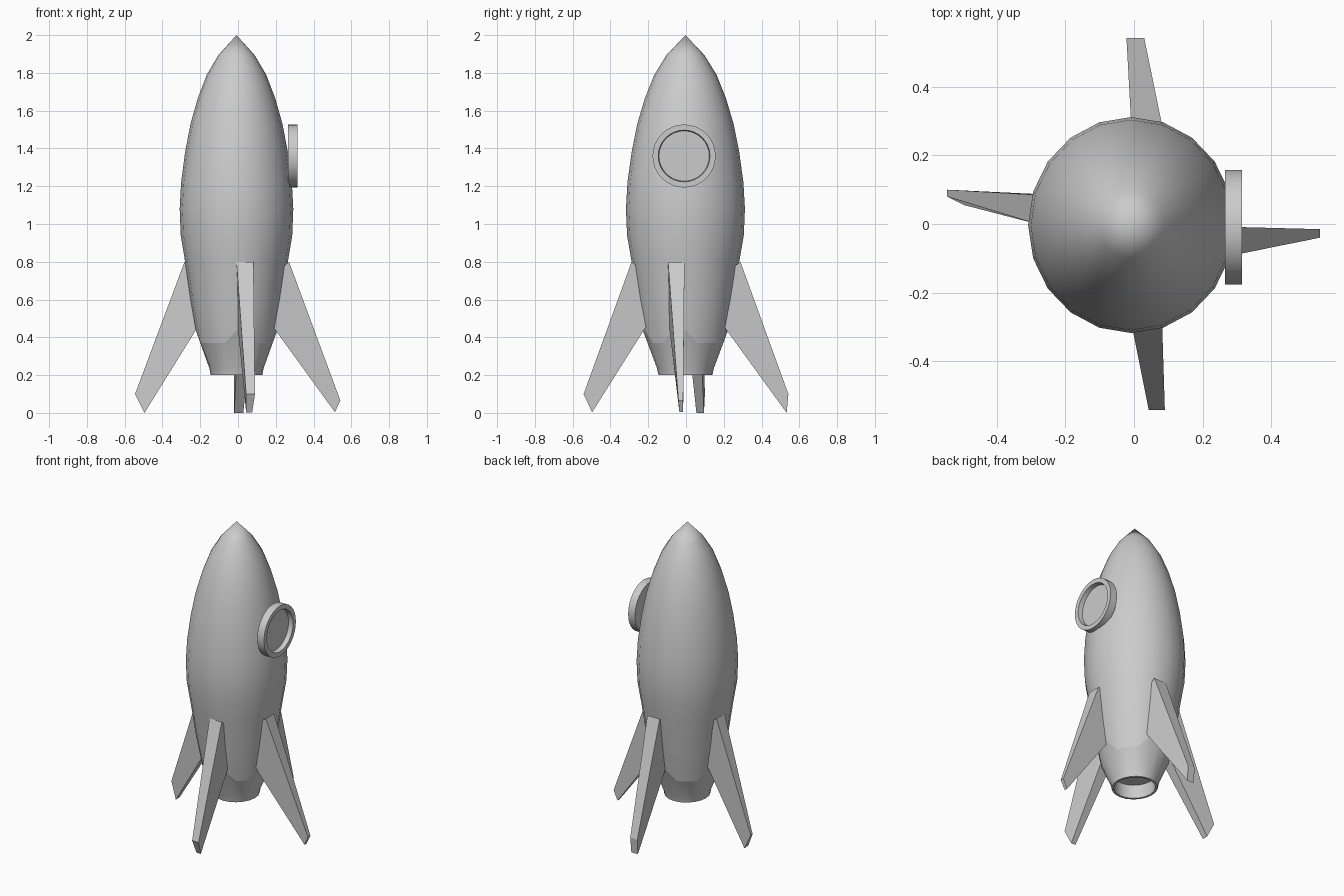
import bpy, bmesh, math
from math import sin, cos, tau, radians

if "Cube" in bpy.data.objects:
    bpy.data.objects.remove(bpy.data.objects["Cube"])


def make_object(name, bm, smooth_angle=None):
    bmesh.ops.recalc_face_normals(bm, faces=bm.faces[:])
    me = bpy.data.meshes.new(name)
    bm.to_mesh(me)
    bm.free()
    ob = bpy.data.objects.new(name, me)
    bpy.context.collection.objects.link(ob)
    if smooth_angle:
        bpy.ops.object.select_all(action='DESELECT')
        ob.select_set(True)
        bpy.context.view_layer.objects.active = ob
        bpy.ops.object.shade_smooth_by_angle(angle=radians(smooth_angle))
    return ob


def lathe(bm, profile, n):
    """Revolve (radius, z) points about z; radius 0 closes with a fan."""
    rings = []
    for r, z in profile:
        count = 1 if r == 0 else n
        rings.append([bm.verts.new((r * cos(tau * k / n), r * sin(tau * k / n), z))
                      for k in range(count)])
    for a, b in zip(rings, rings[1:]):
        for k in range(n):
            j = (k + 1) % n
            quad = [a[k % len(a)], a[j % len(a)], b[j % len(b)], b[k % len(b)]]
            bm.faces.new(list(dict.fromkeys(quad)))
    return rings


# Hull with its tail nozzle and shallow exhaust cavity
SIDES = 20
bm = bmesh.new()
profile = [(0, 2.0), (0.10, 1.895), (0.165, 1.79), (0.215, 1.665), (0.255, 1.53),
           (0.285, 1.38), (0.307, 1.22), (0.315, 1.08), (0.309, 0.94), (0.285, 0.8),
           (0.255, 0.6), (0.21, 0.37),
           (0.15, 0.235), (0.143, 0.2), (0.128, 0.2), (0.128, 0.29), (0, 0.29)]
rings = lathe(bm, profile, SIDES)
# The lower hull seam steps up where it meets each fin
for k in (19, 0, 4, 5, 9, 10, 15, 16):
    v = rings[11][k]
    v.co.x *= 1.07
    v.co.y *= 1.07
    v.co.z = 0.435
for k in range(SIDES):
    for ring in (rings[11], rings[13], rings[14], rings[15]):
        edge = bm.edges.get((ring[k], ring[(k + 1) % SIDES]))
        edge.smooth = False
hull = make_object("hull", bm, 40)
hull.location = (-0.008, -0.003, 0)
hull.scale = (0.955, 1, 1)

# Porthole: rim with a recessed pane
bm = bmesh.new()
lathe(bm, [(0, 0), (0.167, 0), (0.167, 0.05), (0.137, 0.05), (0.133, 0.02), (0, 0.02)], 32)
porthole = make_object("porthole", bm, 35)
porthole.rotation_euler = (0, radians(90), 0)
porthole.location = (0.265, -0.01, 1.36)


# Fins: outline points are (outward, height, side a, side b)
def fin(name, angle, root, root_low, side, tip, foot):
    a, b = side
    mid = (a + b) / 2
    la, lb = mid + (a - mid) * 0.8, mid + (b - mid) * 0.8
    outline = [(root, 0.8, a, b), tip, foot, (root_low, 0.435, la, lb),
               (root_low - 0.03, 0.48, la, lb), (root - 0.05, 0.76, a, b)]
    bm = bmesh.new()
    left = [bm.verts.new((u, p, z)) for u, z, p, q in outline]
    right = [bm.verts.new((u, q, z)) for u, z, p, q in outline]
    bm.faces.new(left)
    bm.faces.new(right[::-1])
    for i in range(len(outline)):
        j = (i + 1) % len(outline)
        bm.faces.new((left[j], left[i], right[i], right[j]))
    ob = make_object(name, bm)
    ob.rotation_euler.z = radians(angle)


fin("fin_right", 0, 0.27, 0.20, (-0.095, -0.008),
    (0.542, 0.065, -0.04, -0.015), (0.513, 0.004, -0.035, -0.015))
fin("fin_back", 90, 0.288, 0.217, (-0.082, 0.008),
    (0.542, 0.10, -0.03, 0.022), (0.533, 0.0, -0.028, 0.02))
fin("fin_left", 180, 0.283, 0.225, (-0.085, 0.0),
    (0.545, 0.10, -0.10, -0.08), (0.495, 0.0, -0.095, -0.055))
fin("fin_front", 270, 0.288, 0.225, (-0.008, 0.082),
    (0.542, 0.10, 0.043, 0.09), (0.497, 0.003, 0.043, 0.075))
